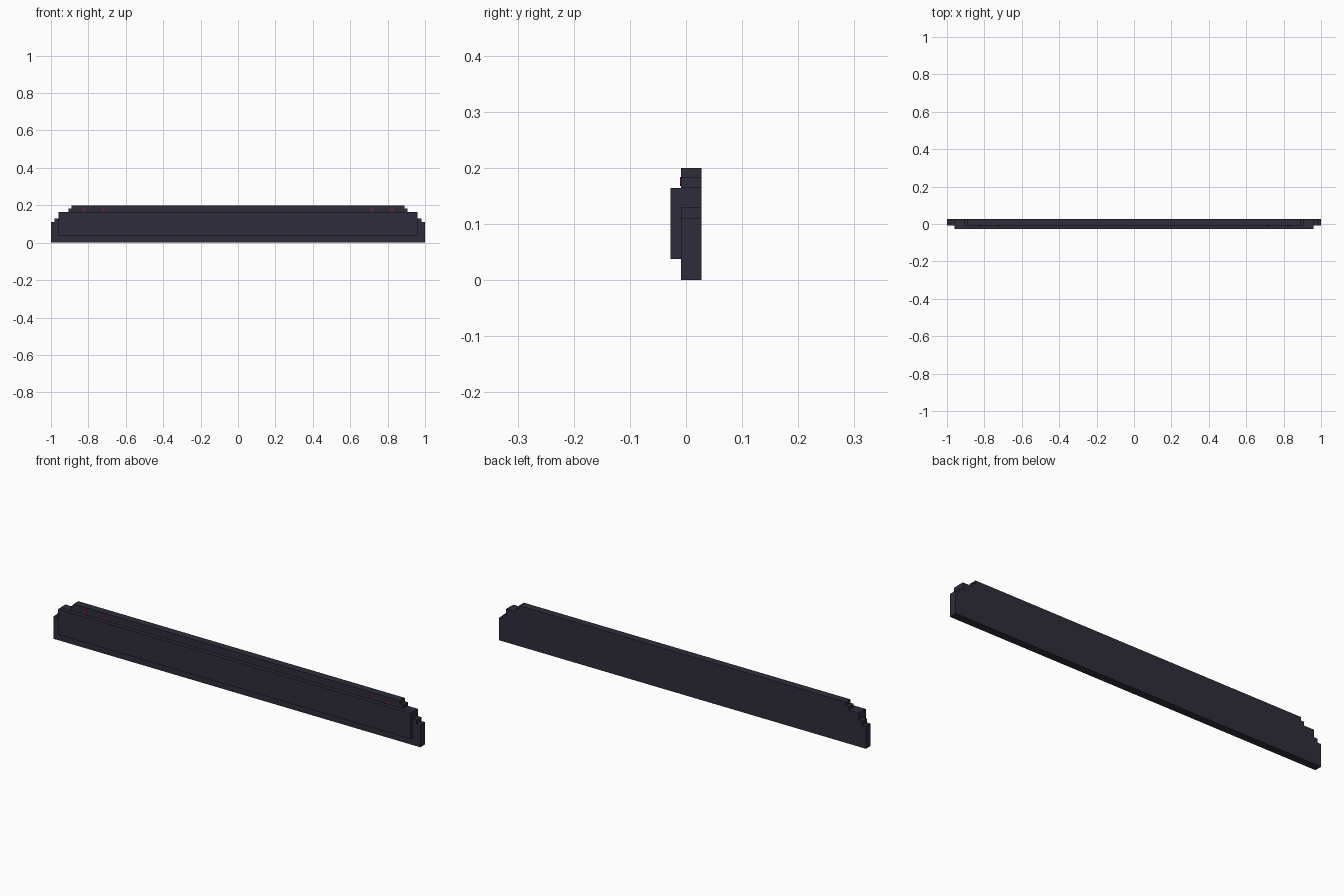
import bpy, bmesh, math
from mathutils import Matrix

if "Cube" in bpy.data.objects:
    bpy.data.objects.remove(bpy.data.objects["Cube"])


def material(name, rgb):
    m = bpy.data.materials.new(name)
    m.diffuse_color = (*rgb, 1)
    m.use_nodes = True
    m.node_tree.nodes["Principled BSDF"].inputs["Base Color"].default_value = m.diffuse_color
    return m


slate = material("dark slate", (0.028, 0.026, 0.042))
red = material("dark red", (0.35, 0.008, 0.03))


def finish(name, bm, mat):
    bmesh.ops.recalc_face_normals(bm, faces=bm.faces)
    me = bpy.data.meshes.new(name)
    bm.to_mesh(me)
    bm.free()
    me.materials.append(mat)
    ob = bpy.data.objects.new(name, me)
    bpy.context.collection.objects.link(ob)
    return ob


def slab(name, half, y0, y1, mat):
    """Extrude a left-right symmetric outline, given as its right half."""
    bm = bmesh.new()
    outline = half + [(-x, z) for x, z in reversed(half)]
    face = bm.faces.new([bm.verts.new((x, y0, z)) for x, z in outline])
    new = bmesh.ops.extrude_face_region(bm, geom=[face])["geom"]
    verts = [v for v in new if isinstance(v, bmesh.types.BMVert)]
    bmesh.ops.translate(bm, verts=verts, vec=(0, y1 - y0, 0))
    return finish(name, bm, mat)


# Back plate with stepped upper corners
slab("stepped_back_plate",
     [(1, 0), (1, 0.11), (0.98, 0.11), (0.98, 0.129), (0.96, 0.129),
      (0.96, 0.165), (0.907, 0.165), (0.907, 0.183), (0.89, 0.183), (0.89, 0.2)],
     -0.009, 0.028, slate)

# Raised front panel
slab("front_panel", [(0.96, 0.038), (0.96, 0.164)], -0.028, -0.009, slate)

# Small red studs on the upper ledge
for i, x in enumerate((-0.825, -0.72, 0.717, 0.826)):
    bm = bmesh.new()
    bmesh.ops.create_cone(bm, cap_ends=True, segments=8, radius1=0.008,
                          radius2=0.008, depth=0.003,
                          matrix=Matrix.Translation((x, -0.0095, 0.176))
                          @ Matrix.Rotation(math.pi / 2, 4, 'X'))
    finish(f"red_stud_{i + 1}", bm, red)
